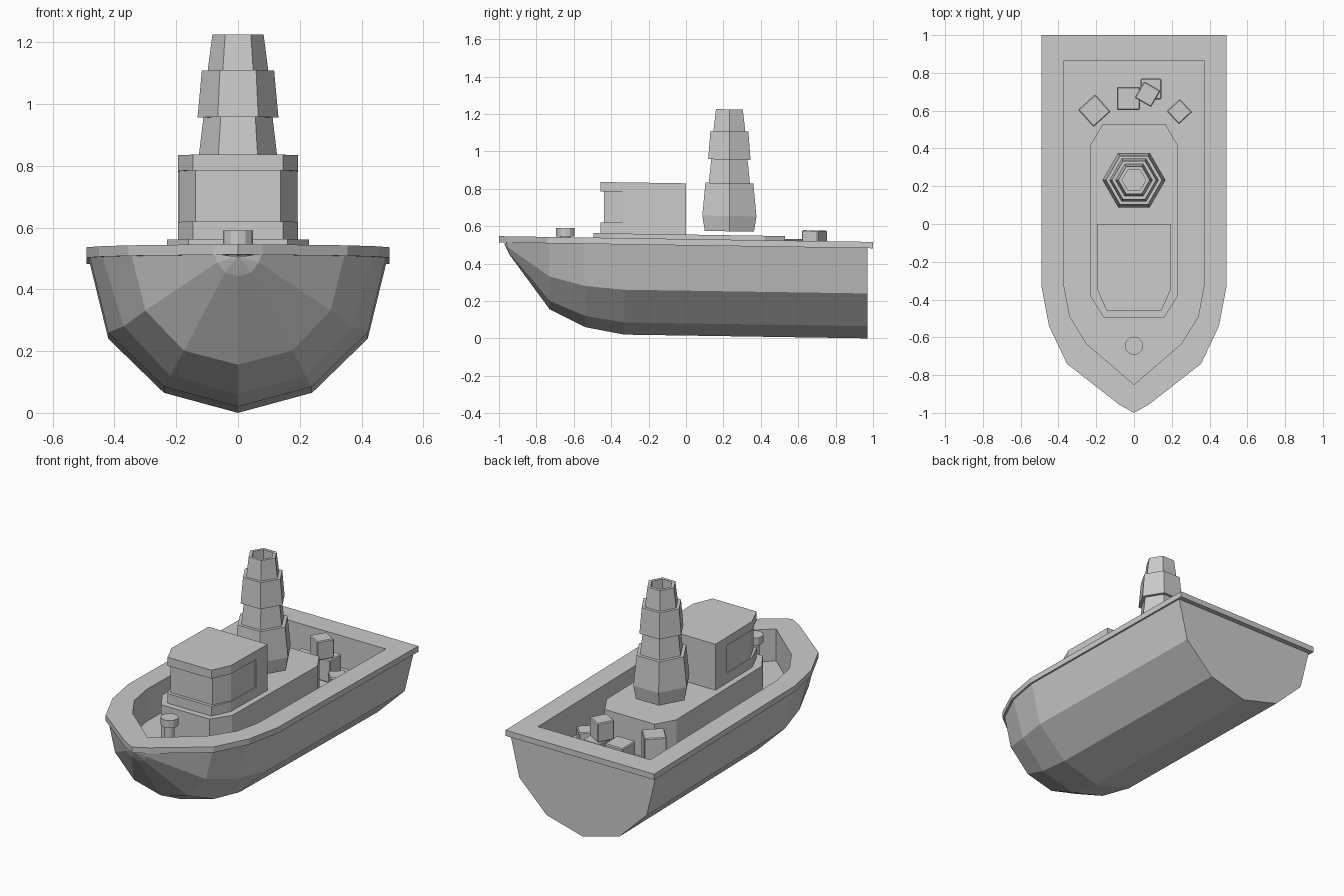
import bpy, bmesh, math
from mathutils import Matrix

if "Cube" in bpy.data.objects:
    bpy.data.objects.remove(bpy.data.objects["Cube"])

SLOPE = 0.0154   # the whole boat is trimmed slightly bow-up


def finish(name, bm):
    bmesh.ops.recalc_face_normals(bm, faces=bm.faces[:])
    for v in bm.verts:
        v.co.z -= SLOPE * v.co.y
    me = bpy.data.meshes.new(name)
    bm.to_mesh(me)
    bm.free()
    ob = bpy.data.objects.new(name, me)
    bpy.context.collection.objects.link(ob)
    return ob


def loft(name, loops, wrap=True, cap_start=True, cap_end=True, ring=False):
    """Skin a row of equal-length point loops."""
    bm = bmesh.new()
    rows = [[bm.verts.new(p) for p in lp] for lp in loops]
    pairs = list(zip(rows, rows[1:]))
    if ring:
        pairs.append((rows[-1], rows[0]))
    n = len(loops[0])
    for a, b in pairs:
        for i in range(n if wrap else n - 1):
            j = (i + 1) % n
            bm.faces.new((a[i], a[j], b[j], b[i]))
    if cap_start and not ring:
        bm.faces.new(rows[0])
    if cap_end and not ring:
        bm.faces.new(rows[-1])
    bmesh.ops.remove_doubles(bm, verts=bm.verts[:], dist=1e-5)
    return finish(name, bm)


def mirror(half):
    """Complete a +x half outline; points on x = 0 are not repeated."""
    return half + [(-p[0],) + tuple(p[1:]) for p in reversed(half) if p[0] > 1e-6]


def at_z(outline, z):
    return [(x, y, z) for x, y in outline]


def polygon(r, n, cy, z):
    return [(r * math.cos(2 * math.pi * i / n), cy + r * math.sin(2 * math.pi * i / n), z)
            for i in range(n)]


# Hull shell: each section runs from gunwale to keel as (x, y, z)
def section(y, top, upper, lower, keel):
    return mirror([(top[0], y, top[1]), (upper[0], y, upper[1]),
                   (lower[0], y, lower[1]), (0, y, keel)])


bow = mirror([(0.075, -0.955, 0.5), (0.068, -0.952, 0.472),
              (0.042, -0.945, 0.44), (0, -0.94, 0.428)])
tip = [(0, -0.972, 0.49)] * 7
hull = [section(0.97, (0.48, 0.5), (0.42, 0.255), (0.24, 0.08), 0.015),
        section(-0.33, (0.48, 0.5), (0.42, 0.255), (0.24, 0.08), 0.015),
        section(-0.54, (0.44, 0.5), (0.37, 0.272), (0.22, 0.112), 0.052),
        section(-0.73, (0.345, 0.5), (0.30, 0.32), (0.175, 0.19), 0.145),
        bow, tip]
loft("hull", hull, wrap=False, cap_end=False)

# Gunwale rail and sunken deck well
outer = mirror([(0.49, 1), (0.49, -0.33), (0.45, -0.54), (0.355, -0.74), (0.08, -0.955), (0, -1)])
inner = mirror([(0.37, 0.865), (0.37, -0.33), (0.34, -0.49), (0.25, -0.635), (0.06, -0.798), (0, -0.85)])
TOP, UNDER, DECK = 0.531, 0.497, 0.34
loft("gunwale", [at_z(outer, UNDER), at_z(outer, TOP), at_z(inner, TOP), at_z(inner, UNDER)], ring=True)
loft("deck_well", [at_z(inner, UNDER), at_z(inner, DECK)], cap_start=False)

# Raised deckhouse platform
house = mirror([(0.165, 0.53), (0.23, 0.42), (0.23, -0.385), (0.16, -0.495)])
loft("deckhouse", [at_z(house, DECK), at_z(house, 0.555)])

# Wheelhouse with a recessed window band at the front
full = mirror([(0.195, 0), (0.195, -0.11), (0.195, -0.11), (0.195, -0.345), (0.145, -0.458)])
band = mirror([(0.195, 0), (0.195, -0.11), (0.189, -0.11), (0.189, -0.335), (0.138, -0.438)])
base = mirror([(0.195, 0), (0.195, -0.345), (0.145, -0.458)])
loft("wheelhouse_base", [at_z(base, 0.55), at_z(base, 0.613)])
loft("wheelhouse_windows", [at_z(band, 0.613), at_z(band, 0.778)])
loft("wheelhouse_roof", [at_z(base, 0.778), at_z(base, 0.829)])

# Stepped hexagonal funnel, hollow at the top: (radius, height)
profile = [(0.152, 0.576), (0.167, 0.658), (0.148, 0.834), (0.127, 0.834), (0.112, 0.96),
           (0.131, 0.96), (0.117, 1.112), (0.098, 1.112), (0.083, 1.228),
           (0.063, 1.228), (0.063, 1.13)]
loft("funnel", [polygon(r, 6, 0.232, z) for r, z in profile])

# Mooring bollard on the foredeck
bollard = [(0.028, DECK), (0.028, 0.535), (0.049, 0.535), (0.049, 0.58)]
loft("bollard", [polygon(r, 12, -0.645, z) for r, z in bollard])

# Cargo crates on the aft deck: x, y, width, bottom, top, turn
crates = [(-0.21, 0.6, 0.122, DECK, 0.54, 42),
          (-0.03, 0.665, 0.122, DECK, 0.465, 0),
          (0.09, 0.715, 0.11, DECK, 0.475, 0),
          (0.072, 0.687, 0.1, 0.475, 0.588, -30),
          (0.24, 0.595, 0.095, DECK, 0.445, 43)]
for i, (x, y, w, z0, z1, turn) in enumerate(crates):
    bm = bmesh.new()
    bmesh.ops.create_cube(bm, size=1, matrix=Matrix.Translation((x, y, (z0 + z1) / 2))
                          @ Matrix.Rotation(math.radians(turn), 4, 'Z')
                          @ Matrix.Diagonal((w, w, z1 - z0, 1)))
    bmesh.ops.bevel(bm, geom=bm.edges[:], offset=0.005, segments=1, affect='EDGES')
    finish(f"crate_{i + 1}", bm)
